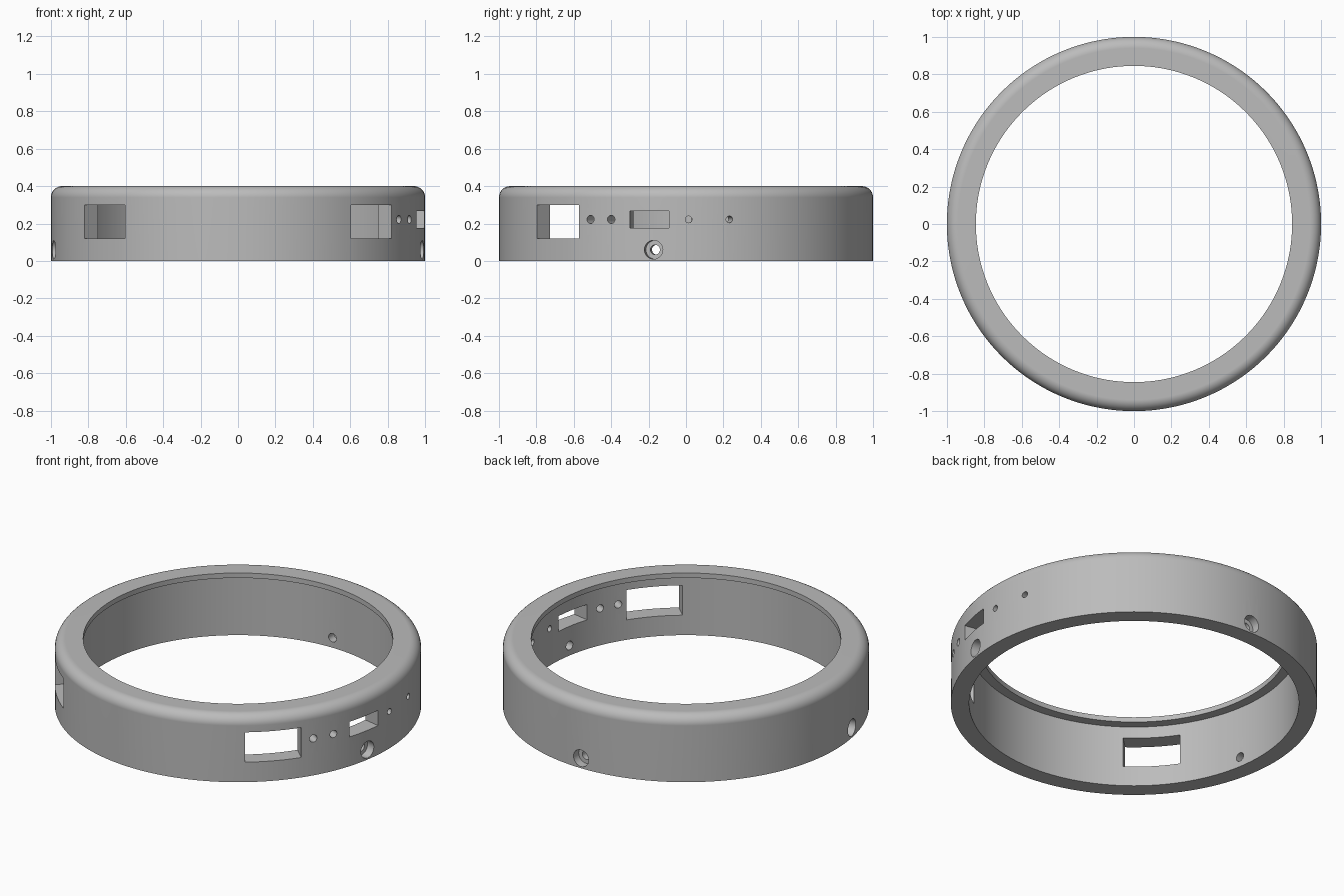
import bpy, bmesh
from math import radians, cos, sin, pi
from mathutils import Matrix, Vector

cube = bpy.data.objects.get("Cube")
if cube:
    bpy.data.objects.remove(cube, do_unlink=True)

OUTER, INNER, LIP = 1.0, 0.90, 0.845
HEIGHT, LIP_THICK, FILLET = 0.4, 0.03, 0.06

grey = bpy.data.materials.new("plain grey")
grey.use_nodes = True
color = (0.5, 0.5, 0.5, 1)
grey.diffuse_color = color
grey.node_tree.nodes["Principled BSDF"].inputs["Base Color"].default_value = color


def finish(name, bm):
    bmesh.ops.recalc_face_normals(bm, faces=bm.faces[:])
    mesh = bpy.data.meshes.new(name)
    bm.to_mesh(mesh)
    bm.free()
    mesh.materials.append(grey)
    obj = bpy.data.objects.new(name, mesh)
    bpy.context.collection.objects.link(obj)
    return obj


# Ring body: lathed section with a rounded top edge and a thin inner lip
section = [(INNER, 0), (OUTER, 0)]
for i in range(9):
    a = i / 8 * pi / 2
    section.append((OUTER - FILLET + FILLET * cos(a), HEIGHT - FILLET + FILLET * sin(a)))
section += [(LIP, HEIGHT), (LIP, HEIGHT - LIP_THICK), (INNER, HEIGHT - LIP_THICK)]

bm = bmesh.new()
verts = [bm.verts.new((r, 0, z)) for r, z in section]
edges = [bm.edges.new((v, verts[i - 1])) for i, v in enumerate(verts)]
bmesh.ops.spin(bm, geom=verts + edges, cent=(0, 0, 0), axis=(0, 0, 1),
               angle=2 * pi, steps=144, use_merge=True)
bmesh.ops.remove_doubles(bm, verts=bm.verts[:], dist=1e-5)
ring = finish("ring_body", bm)


def cut(obj):
    """Subtract a helper from the ring, then discard the helper."""
    obj.hide_render = True
    bpy.context.view_layer.objects.active = ring
    mod = ring.modifiers.new("cut", "BOOLEAN")
    mod.operation, mod.solver, mod.object = "DIFFERENCE", "EXACT", obj
    bpy.ops.object.modifier_apply(modifier=mod.name)
    bpy.data.objects.remove(obj, do_unlink=True)


def place(angle, z, start, end):
    """Matrix for a radial cutter spanning two distances from the axis."""
    return (Matrix.Rotation(radians(angle), 4, "Z")
            @ Matrix.Translation(Vector(((start + end) / 2, 0, z))))


def cut_slot(angle, z, width, height):
    bm = bmesh.new()
    size = Matrix.Diagonal((0.4, width, height, 1))
    bmesh.ops.create_cube(bm, size=1, matrix=place(angle, z, 0.75, 1.15) @ size)
    cut(finish("slot_cutter", bm))


def cut_hole(angle, z, radius, start=0.8):
    bm = bmesh.new()
    turn = Matrix.Rotation(pi / 2, 4, "Y")
    bmesh.ops.create_cone(bm, cap_ends=True, segments=32, radius1=radius, radius2=radius,
                          depth=1.1 - start, matrix=place(angle, z, start, 1.1) @ turn)
    cut(finish("hole_cutter", bm))


# Two large windows at the front corners
for angle in (-43.8, -136.2):
    cut_slot(angle, 0.21, 0.312, 0.18)

# Side connector slot and its small round holes
cut_slot(-11.3, 0.222, 0.214, 0.092)
for angle, radius in ((-30.7, 0.022), (-23.6, 0.022), (0.8, 0.018), (13.4, 0.018)):
    cut_hole(angle, 0.222, radius)

# Three counterbored screw holes near the base
for angle in (-10, 90, 190):
    cut_hole(angle, 0.06, 0.026)
    cut_hole(angle, 0.06, 0.05, start=0.95)

# Smooth curved walls, crisp cut edges
bpy.ops.object.select_all(action="DESELECT")
ring.select_set(True)
bpy.context.view_layer.objects.active = ring
bpy.ops.object.shade_smooth_by_angle(angle=radians(30))
weighted = ring.modifiers.new("even shading", "WEIGHTED_NORMAL")
weighted.keep_sharp = True
